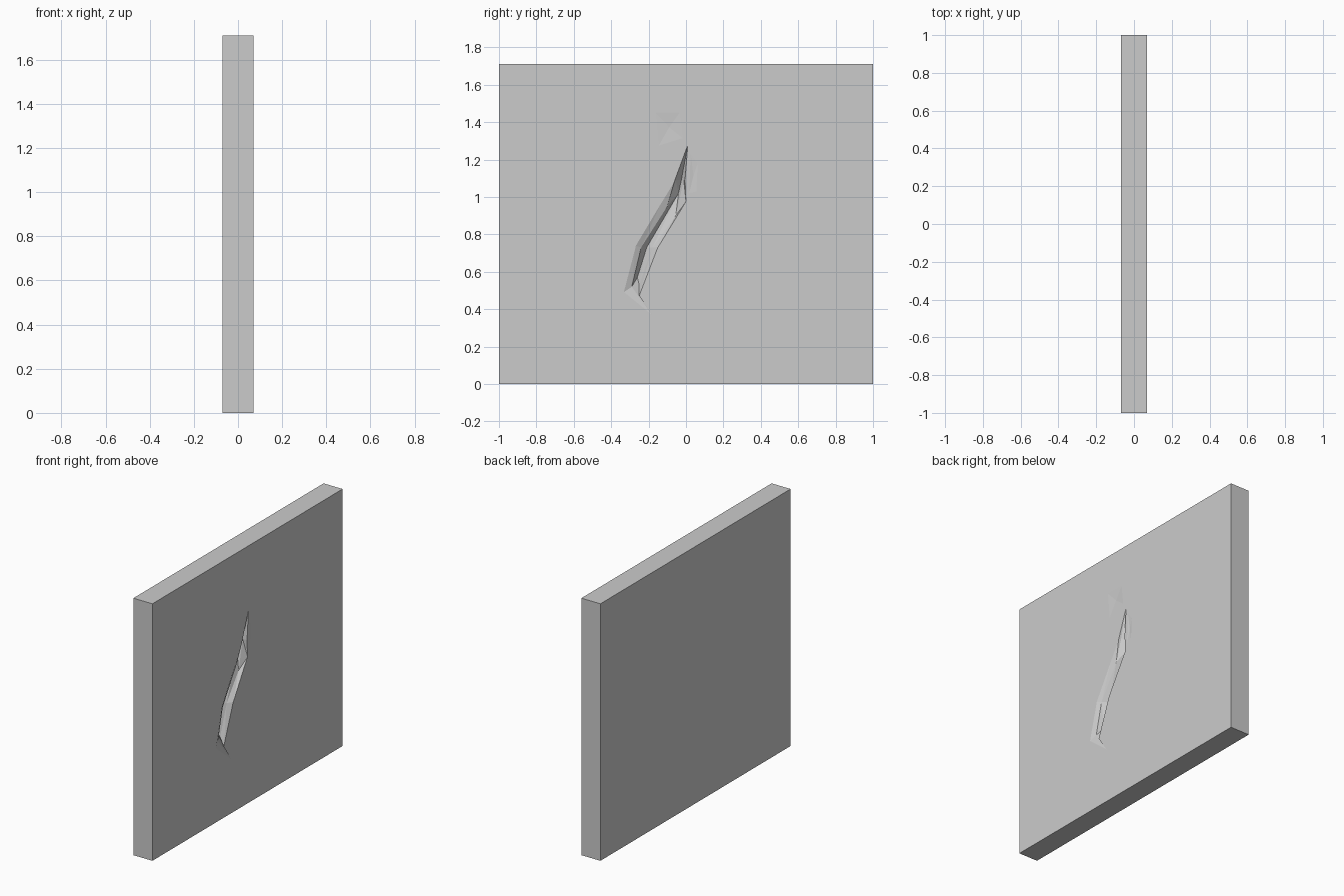
import bpy, bmesh

if "Cube" in bpy.data.objects:
    bpy.data.objects.remove(bpy.data.objects["Cube"])

T, H = 0.07, 1.71   # half thickness, height


def make(name, bm):
    bmesh.ops.recalc_face_normals(bm, faces=bm.faces)
    me = bpy.data.meshes.new(name)
    bm.to_mesh(me)
    bm.free()
    ob = bpy.data.objects.new(name, me)
    bpy.context.collection.objects.link(ob)
    return ob


def carve(target, cutter):
    m = target.modifiers.new(cutter.name, 'BOOLEAN')
    m.operation, m.solver, m.object = 'DIFFERENCE', 'EXACT', cutter
    cutter.hide_render = True
    cutter.hide_set(True)


# wall slab
bm = bmesh.new()
bmesh.ops.create_cube(bm, size=1)
for v in bm.verts:
    v.co = (v.co.x * 2 * T, v.co.y * 2, (v.co.z + 0.5) * H)
wall = make("cracked_wall", bm)

# crack: rails running down the groove as (x, [(y, z), ...])
S = T + 0.001
rails = [
    (S,     [(-.06, 1.09), (-.13, .975), (-.27, .74), (-.335, .49)]),
    (0.056, [(-.055, 1.09), (-.10, .95), (-.24, .73), (-.29, .52)]),
    (0.02,  [(-.025, 1.09), (-.04, 1.02), (-.21, .73), (-.26, .57)]),
    (0.043, [(-.012, 1.09), (-.055, .90), (-.18, .73), (-.25, .53)]),
    (S,     [(-.005, 1.09), (.0, .975), (-.15, .73), (-.25, .47)]),
]
bm = bmesh.new()
top = bm.verts.new((S, .01, 1.28))
low = bm.verts.new((S, -.175, .36))
cols = [[top] + [bm.verts.new((x, y, z)) for y, z in pts] + [low] for x, pts in rails]
for a, b in zip(cols, cols[1:] + cols[:1]):
    for i in range(5):
        quad = list(dict.fromkeys((a[i], b[i], b[i + 1], a[i + 1])))
        if len(quad) == 4:
            bm.faces.new((quad[0], quad[1], quad[2]))
            bm.faces.new((quad[0], quad[2], quad[3]))
        else:
            bm.faces.new(quad)
carve(wall, make("crack_cutter", bm))


# barely sunken chips beside the upper end of the crack
def chip(name, pts, depth):
    bm = bmesh.new()
    ring = [bm.verts.new((S, y, z)) for y, z in pts]
    tip = bm.verts.new((T - depth, sum(p[0] for p in pts) / len(pts),
                        sum(p[1] for p in pts) / len(pts)))
    bm.faces.new(ring)
    for a, b in zip(ring, ring[1:] + ring[:1]):
        bm.faces.new((a, b, tip))
    carve(wall, make(name, bm))


chip("upper_chip_cutter", [(-.18, 1.47), (-.02, 1.47), (.0, 1.30), (-.16, 1.25)], .004)
chip("side_chip_cutter", [(.02, 1.27), (.07, 1.2), (.06, 1.0), (.01, .99)], .003)

# bake the carving and drop the cutters
bpy.context.view_layer.update()
deps = bpy.context.evaluated_depsgraph_get()
baked = bpy.data.meshes.new_from_object(wall.evaluated_get(deps))
wall.modifiers.clear()
wall.data = baked
for ob in list(bpy.data.objects):
    if ob is not wall:
        bpy.data.objects.remove(ob)
